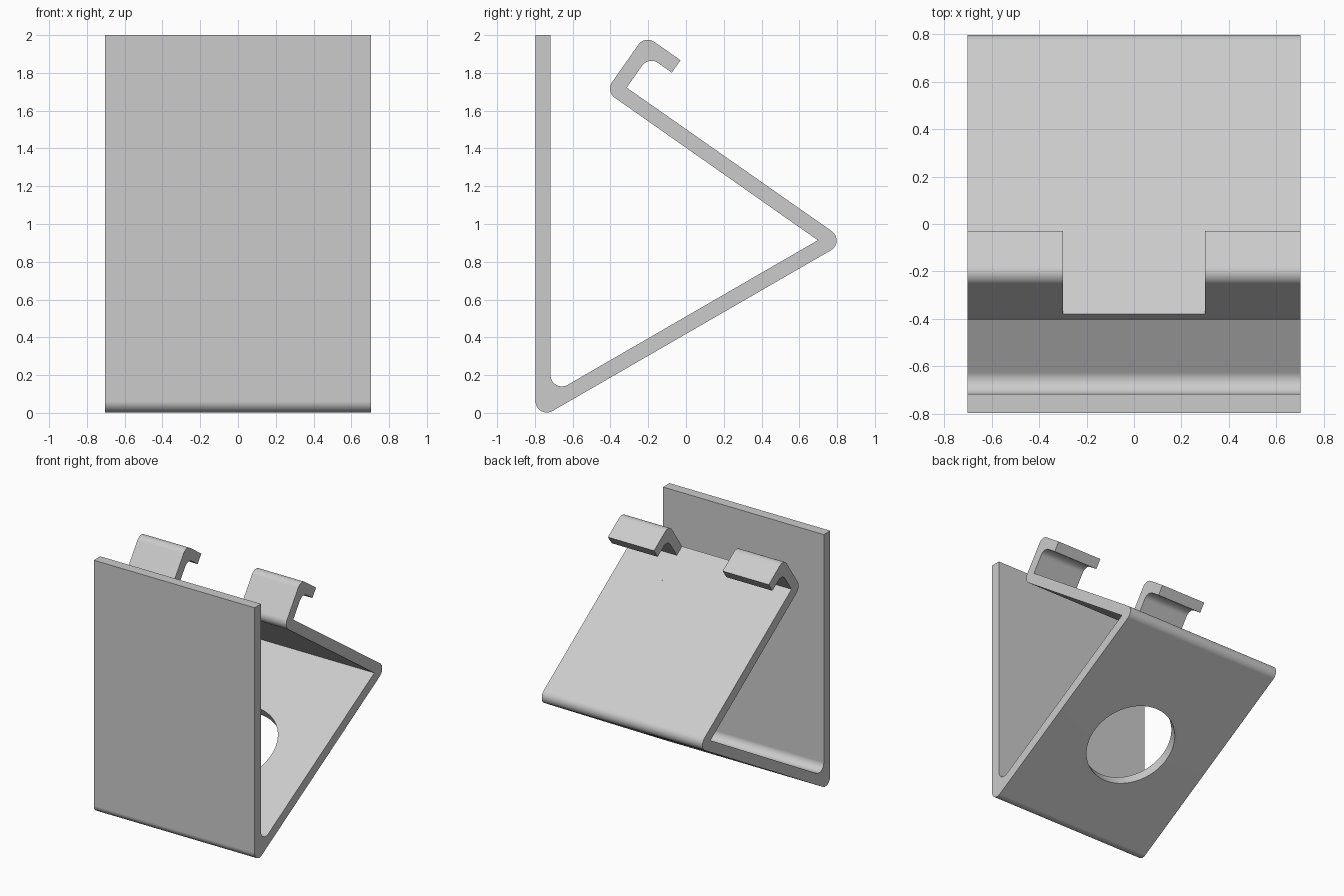
import bpy
import bmesh
from math import radians, sin, tan
from mathutils import Vector, Matrix

default = bpy.data.objects.get("Cube")
if default:
    bpy.data.objects.remove(default, do_unlink=True)

HALF_WIDTH = 0.703
THICK = 0.08
BEND = 0.06

metal = bpy.data.materials.new("light grey metal")
metal.use_nodes = True
grey = (0.6, 0.6, 0.6, 1)
metal.diffuse_color = grey
metal.node_tree.nodes["Principled BSDF"].inputs["Base Color"].default_value = grey


def make_object(name, bm):
    bmesh.ops.recalc_face_normals(bm, faces=bm.faces)
    mesh = bpy.data.meshes.new(name)
    bm.to_mesh(mesh)
    bm.free()
    obj = bpy.data.objects.new(name, mesh)
    bpy.context.collection.objects.link(obj)
    mesh.materials.append(metal)
    return obj


def rounded(corners, steps=10):
    """Replace each (point, radius) corner with an arc."""
    points = []
    for i, (p, r) in enumerate(corners):
        if r == 0:
            points.append(p)
            continue
        u = (corners[i - 1][0] - p).normalized()
        v = (corners[(i + 1) % len(corners)][0] - p).normalized()
        half = u.angle(v) / 2
        centre = p + (u + v).normalized() * r / sin(half)
        start = (p + u * r / tan(half) - centre).normalized()
        end = (p + v * r / tan(half) - centre).normalized()
        points += [centre + start.slerp(end, k / steps) * r for k in range(steps + 1)]
    return points


def at(y, z):
    return Vector((0, y, z))


# Directions along the sloping arm and up the hook
arm = at(0.819, -0.574)
up = at(0.574, 0.819)
hook_in = at(-0.314, 1.722)
hook_base = hook_in - (arm + up) * THICK
FRONT = -0.797


def hook(u, v):
    return hook_base + arm * u + up * v


# Bent sheet cross-section: front plate, lower plate, arm, hook
corners = [
    (at(FRONT, 2), 0),
    (at(FRONT, -0.042), BEND),
    (at(0.849, 0.908), BEND),
    (hook_in, 0),
    (hook(THICK, 0.282), BEND),
    (hook(0.23, 0.282), 0),
    (hook(0.23, 0.362), 0),
    (hook(0, 0.362), BEND),
    (hook_base, BEND),
    (at(0.698, 0.914), 0),
    (at(FRONT + THICK, 0.096), BEND),
    (at(FRONT + THICK, 2), 0),
]
bm = bmesh.new()
side = Vector((HALF_WIDTH, 0, 0))
face = bm.faces.new([bm.verts.new(p - side) for p in rounded(corners)])
swept = bmesh.ops.extrude_face_region(bm, geom=[face], use_keep_orig=True)
bmesh.ops.translate(bm, vec=side * 2,
                    verts=[g for g in swept["geom"] if isinstance(g, bmesh.types.BMVert)])
bracket = make_object("bent_sheet_bracket", bm)

# Slot that parts the two hooks, flush with the top of the arm
bm = bmesh.new()
bmesh.ops.create_cube(bm, size=1)
axes = Matrix((Vector((1, 0, 0)), arm, up)).transposed().to_4x4()
bm.transform(Matrix.Translation(hook(0.1, THICK + 0.25)) @ axes
             @ Matrix.Diagonal((0.6, 0.5, 0.5, 1)))
slot = make_object("slot_cutter", bm)

# Round hole through the lower plate
bm = bmesh.new()
bmesh.ops.create_cone(bm, cap_ends=True, segments=72, radius1=0.345,
                      radius2=0.345, depth=0.3)
bm.transform(Matrix.Translation((0, -0.055, 0.425)) @ Matrix.Rotation(radians(30), 4, "X"))
hole = make_object("hole_cutter", bm)

bpy.ops.object.select_all(action="DESELECT")
bpy.context.view_layer.objects.active = bracket
bracket.select_set(True)
for cutter in (slot, hole):
    cutter.hide_render = True
    cut = bracket.modifiers.new(cutter.name, "BOOLEAN")
    cut.operation = "DIFFERENCE"
    cut.solver = "EXACT"
    cut.object = cutter
    bpy.ops.object.modifier_apply(modifier=cut.name)
    bpy.data.objects.remove(cutter, do_unlink=True)

# Smooth bends with crisp sheet edges
bpy.ops.object.shade_smooth_by_angle(angle=radians(30))
weighted = bracket.modifiers.new("weighted normals", "WEIGHTED_NORMAL")
weighted.keep_sharp = True
